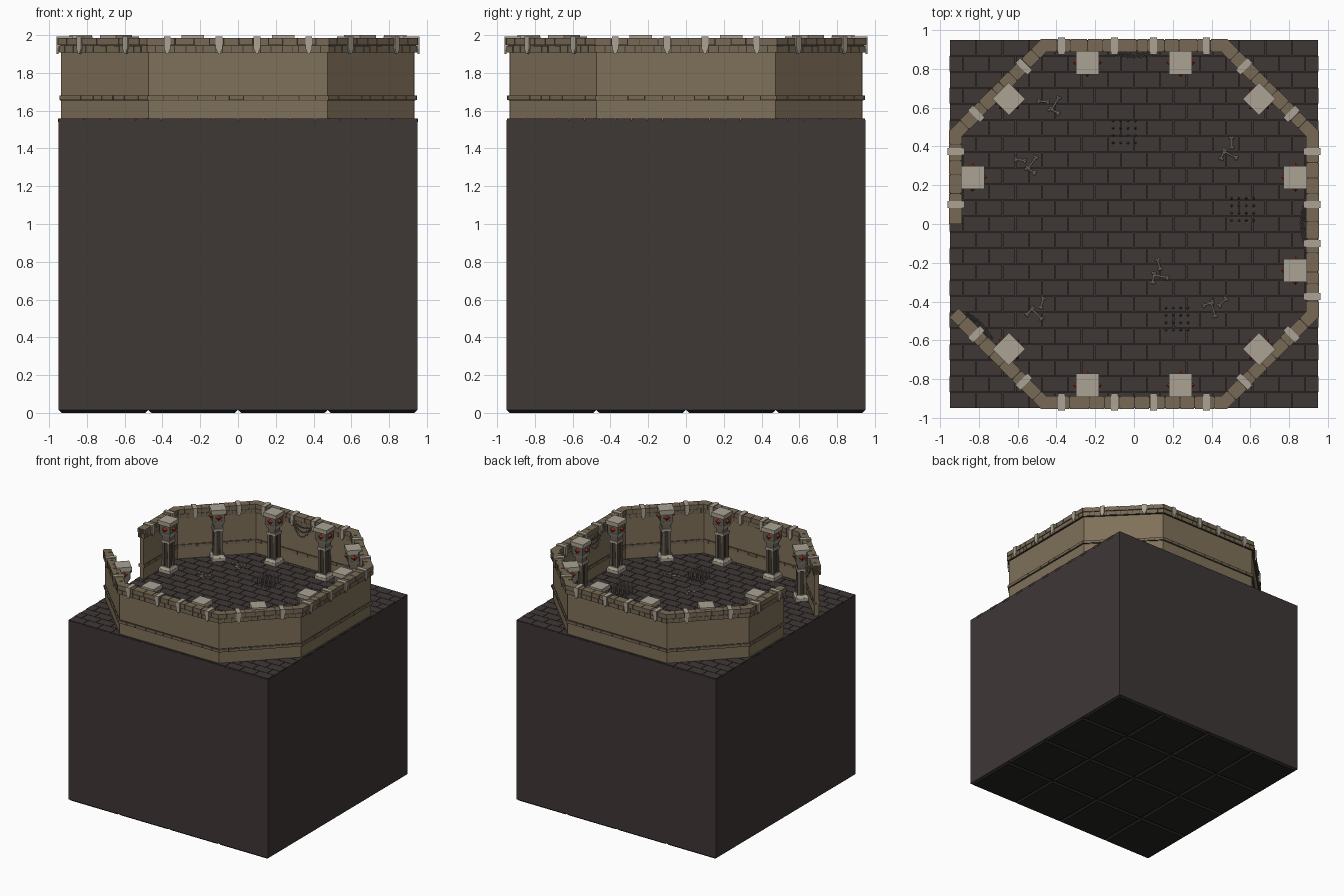
import bpy, bmesh, math, random
from mathutils import Matrix, Vector

if "Cube" in bpy.data.objects:
    bpy.data.objects.remove(bpy.data.objects["Cube"])

random.seed(4)
TAN = math.tan(math.radians(22.5))
FLOOR = 1.558


def mat(name, hexcol):
    def lin(c):
        c /= 255
        return c / 12.92 if c < 0.04 else ((c + 0.055) / 1.055) ** 2.4
    m = bpy.data.materials.new(name)
    m.diffuse_color = (*[lin(int(hexcol[i:i + 2], 16)) for i in (0, 2, 4)], 1)
    m.use_nodes = True
    m.node_tree.nodes["Principled BSDF"].inputs["Base Color"].default_value = m.diffuse_color
    return m


ROCK = mat("dark rock", "3E3736")
UNDER = mat("underside black stone", "262423")
WALL = mat("sandy wall", "7F715A")
BRICK = mat("brown brick", "776A55")
MORTAR = mat("dark mortar", "41382D")
PALE = mat("pale stone", "ABA293")
SHAFT = mat("pillar stone", "6C6456")
RED = mat("red gem", "A02A1C")
BONE = mat("bone", "B5AC9B")
IRON = mat("iron grey", "837D74")


def emit(bm, name, material, smooth=False):
    bmesh.ops.recalc_face_normals(bm, faces=bm.faces)
    me = bpy.data.meshes.new(name)
    bm.to_mesh(me)
    bm.free()
    me.materials.append(material)
    if smooth:
        me.polygons.foreach_set("use_smooth", [True] * len(me.polygons))
    ob = bpy.data.objects.new(name, me)
    bpy.context.collection.objects.link(ob)
    return ob


def hexa(bm, M, low, high):
    """Solid between two four-corner loops."""
    vs = [bm.verts.new(M @ Vector(p)) for p in low + high]
    for f in ((0, 1, 2, 3), (4, 5, 6, 7), (0, 1, 5, 4), (1, 2, 6, 5), (2, 3, 7, 6), (3, 0, 4, 7)):
        bm.faces.new([vs[i] for i in f])


def box(bm, M, u0, u1, v0, v1, z0, z1, m0=0, m1=0):
    """Box in wall space; m0 / m1 mitre the ends to meet the next wall."""
    loop = [(u0 - m0 * v0, v0), (u1 + m1 * v0, v0), (u1 + m1 * v1, v1), (u0 - m0 * v1, v1)]
    hexa(bm, M, [(*p, z0) for p in loop], [(*p, z1) for p in loop])


def frustum(bm, M, a, b, z0, z1):
    q = ((-1, -1), (1, -1), (1, 1), (-1, 1))
    hexa(bm, M, [(a * x, a * y, z0) for x, y in q], [(b * x, b * y, z1) for x, y in q])


def torus(bm, M, R, r, n=8, k=4):
    rings = [[bm.verts.new(M @ Vector(((R + r * math.cos(b)) * math.cos(a) * 1.3,
                                       (R + r * math.cos(b)) * math.sin(a), r * math.sin(b))))
              for b in (math.tau * j / k for j in range(k))] for a in (math.tau * i / n for i in range(n))]
    for i in range(n):
        for j in range(k):
            A, B = rings[i], rings[(i + 1) % n]
            bm.faces.new((A[j], B[j], B[(j + 1) % k], A[(j + 1) % k]))


I = Matrix.Identity(4)
T = Matrix.Translation

# Rock block, bevelled slabs below, staggered paving above
bm = bmesh.new()
box(bm, I, -.95, .95, -.95, .95, .014, 1.55)
emit(bm, "rock_block", ROCK)
bm = bmesh.new()
for i in range(4):
    for j in range(4):
        frustum(bm, T((-.7125 + .475 * i, -.7125 + .475 * j, 0)), .221, .2375, 0, .016)
emit(bm, "underside_slabs", UNDER)
bm = bmesh.new()
rows, w = 23, 1.9 / 14
for r in range(rows):
    y = -.95 + r * 1.9 / rows
    for c in range(-1, 15):
        x0 = max(-.952, -.95 + (c + .5 * (r % 2)) * w + .002)
        x1 = min(.952, -.95 + (c + 1 + .5 * (r % 2)) * w - .002)
        if x1 - x0 > .01:
            box(bm, I, x0, x1, y + .002, y + 1.9 / rows - .002, 1.54, FLOOR)
emit(bm, "floor_paving", ROCK)

# Octagonal wall: panels, brick band, brick coping and pale clamps
panels, mortar, bricks, clamps = (bmesh.new() for _ in range(4))


def brick_row(M, u0, u1, v0, v1, z0, z1, step, m0, m1):
    n = max(1, round((u1 - u0) / step))
    cuts = [u0 + (u1 - u0) * (i + (random.uniform(-.2, .2) if 0 < i < n else 0)) / n for i in range(n + 1)]
    for i in range(n):
        j = random.choice((0, 0, .002))
        box(bricks, M, cuts[i] + .002 * (i > 0), cuts[i + 1] - .002 * (i < n - 1),
            v0 - j, v1 + j, z0, z1, m0 * (i == 0), m1 * (i == n - 1))


sides = []
for k in range(8):
    diag = k % 2
    M = Matrix.Rotation(k * math.pi / 4, 4, 'Z') @ T((0, 1.011 if diag else .952, 0))
    sides.append(M)
    h = .332 if diag else .482
    u0, u1, m0, m1 = -h, h, TAN, TAN
    if k == 2:      # half of the left wall is open
        u0, m0 = 0, 0
    if k == 3:
        m1 = 0
    box(panels, M, u0, u1, -.052, -.018, 1.55, 1.92, m0, m1)
    box(mortar, M, u0, u1, -.055, -.012, 1.654, 1.681, m0, m1)
    box(mortar, M, u0, u1, -.058, -.006, 1.907, 1.982, m0, m1)
    brick_row(M, u0, u1, -.06, -.006, 1.656, 1.679, .085, m0, m1)
    brick_row(M, u0, u1, -.06, -.002, 1.909, 1.943, .05, m0, m1)
    brick_row(M, u0, u1, -.064, .001, 1.948, 1.985, .078, m0, m1)
    for u in ((-.173, .173) if diag else (-.375, -.1, .1, .375)):
        if u < u0:
            continue
        box(clamps, M, u - .018, u + .018, -.078, .009, 1.978, 1.992)
        for v0, v1 in ((-.003, .009), (-.078, -.064)):
            box(clamps, M, u - .018, u + .018, v0, v1, 1.93, 1.98)
            hexa(clamps, M, [(u - .005, v0, 1.9), (u + .005, v0, 1.9), (u + .005, v1, 1.9), (u - .005, v1, 1.9)],
                 [(u - .018, v0, 1.93), (u + .018, v0, 1.93), (u + .018, v1, 1.93), (u - .018, v1, 1.93)])
emit(panels, "wall_panels", WALL)
emit(mortar, "wall_mortar", MORTAR)
emit(bricks, "wall_bricks", BRICK)
emit(clamps, "coping_clamps", PALE)

# Pillars along the inside of the wall
pale, shaft, core, gems = (bmesh.new() for _ in range(4))
for k in range(8):
    for u in ((0,) if k % 2 else (-.24, .24)):
        if k == 2 and u < 0:
            continue
        P = Matrix.Rotation(k * math.pi / 4, 4, 'Z') @ T((u, .912 if k % 2 else .832, 0))
        for a, b, z0, z1 in ((.056, .056, FLOOR, 1.585), (.054, .042, 1.585, 1.605),
                             (.042, .042, 1.81, 1.83), (.04, .052, 1.868, 1.9),
                             (.06, .06, 1.965, 2.0)):
            frustum(pale, P, a, b, z0, z1)
        frustum(shaft, P, .034, .034, 1.83, 1.87)
        frustum(shaft, P, .05, .05, 1.9, 1.965)
        frustum(core, P, .027, .027, 1.6, 1.82)
        for sx in (-1, 1):
            for sy in (-1, 1):
                frustum(shaft, P @ T((.026 * sx, .026 * sy, 0)), .011, .009, 1.6, 1.815)
        for q in (0, 1, 3):         # gem on each exposed side
            G = P @ Matrix.Rotation(q * math.pi / 2 + math.pi, 4, 'Z') @ T((0, .052, 1.932))
            for r, d, bmx in ((.034, .008, core), (.025, .022, gems)):
                tip = bmx.verts.new(G @ Vector((0, d, 0)))
                ring = [bmx.verts.new(G @ Vector(p)) for p in ((-r, -.003, 0), (0, -.003, r), (r, -.003, 0), (0, -.003, -r))]
                bmx.faces.new(ring)
                for i in range(4):
                    bmx.faces.new((ring[i], ring[(i + 1) % 4], tip))
emit(pale, "pillar_caps_and_bases", PALE)
emit(shaft, "pillar_shafts", SHAFT)
emit(core, "pillar_recesses", MORTAR)
emit(gems, "pillar_gems", RED)

# Spike traps
spikes, holes = bmesh.new(), bmesh.new()
for cx, cy in ((-.05, .475), (.56, .075), (.222, -.49)):
    for i in range(16):
        p = Vector((cx + (i % 4 - 1.5) * .038, cy + (i // 4 - 1.5) * .038, FLOOR))
        bmesh.ops.create_cone(spikes, segments=8, radius1=.006, radius2=.005, depth=.06,
                              matrix=T(p + Vector((0, 0, .03))))
        bmesh.ops.create_cone(spikes, segments=8, radius1=.005, radius2=0, depth=.025,
                              matrix=T(p + Vector((0, 0, .0725))))
        bmesh.ops.create_cone(holes, cap_ends=True, segments=8, radius1=.009, radius2=.009, depth=.004, matrix=T(p))
emit(spikes, "trap_spikes", IRON)
emit(holes, "trap_holes", UNDER)

# Scattered bones: three per pile
bm = bmesh.new()
for x, y in ((-.43, .615), (-.55, .31), (.49, .38), (.125, -.25), (-.5, -.44), (.42, -.42)):
    spin = random.uniform(0, math.tau)
    for dx, dy, ang, L in ((-.04, -.01, .6, .05), (.015, .02, 1.7, .07), (.035, -.015, .2, .05)):
        B = T((x, y, FLOOR + .01)) @ Matrix.Rotation(spin, 4, 'Z') @ T((dx, dy, 0)) @ Matrix.Rotation(ang, 4, 'Z')
        bmesh.ops.create_cone(bm, cap_ends=True, segments=8, radius1=.005, radius2=.005, depth=L,
                              matrix=B @ Matrix.Rotation(math.pi / 2, 4, 'Y'))
        for e in (-1, 1):
            for s in (-1, 1):
                bmesh.ops.create_icosphere(bm, subdivisions=1, radius=.0085,
                                           matrix=B @ T((e * L / 2, s * .006, 0)))
emit(bm, "scattered_bones", BONE)

# Chain swags under the coping
bm = bmesh.new()
for k, uc in ((0, 0), (6, 0), (3, .19)):
    for sag, v in ((.03, -.07), (.065, -.08), (.1, -.09)):
        for i in range(13):
            t = i / 6 - 1
            z = 1.935 - sag * (1 - t * t)
            M = sides[k] @ T((uc + .09 * t, v + .012 * t * t, z)) @ Matrix.Rotation(-math.atan(sag * 2 * t / .09), 4, 'Y')
            torus(bm, M @ Matrix.Rotation((i % 2) * math.pi / 2 + .4, 4, 'X'), .0075, .0022)
emit(bm, "wall_chains", IRON)
